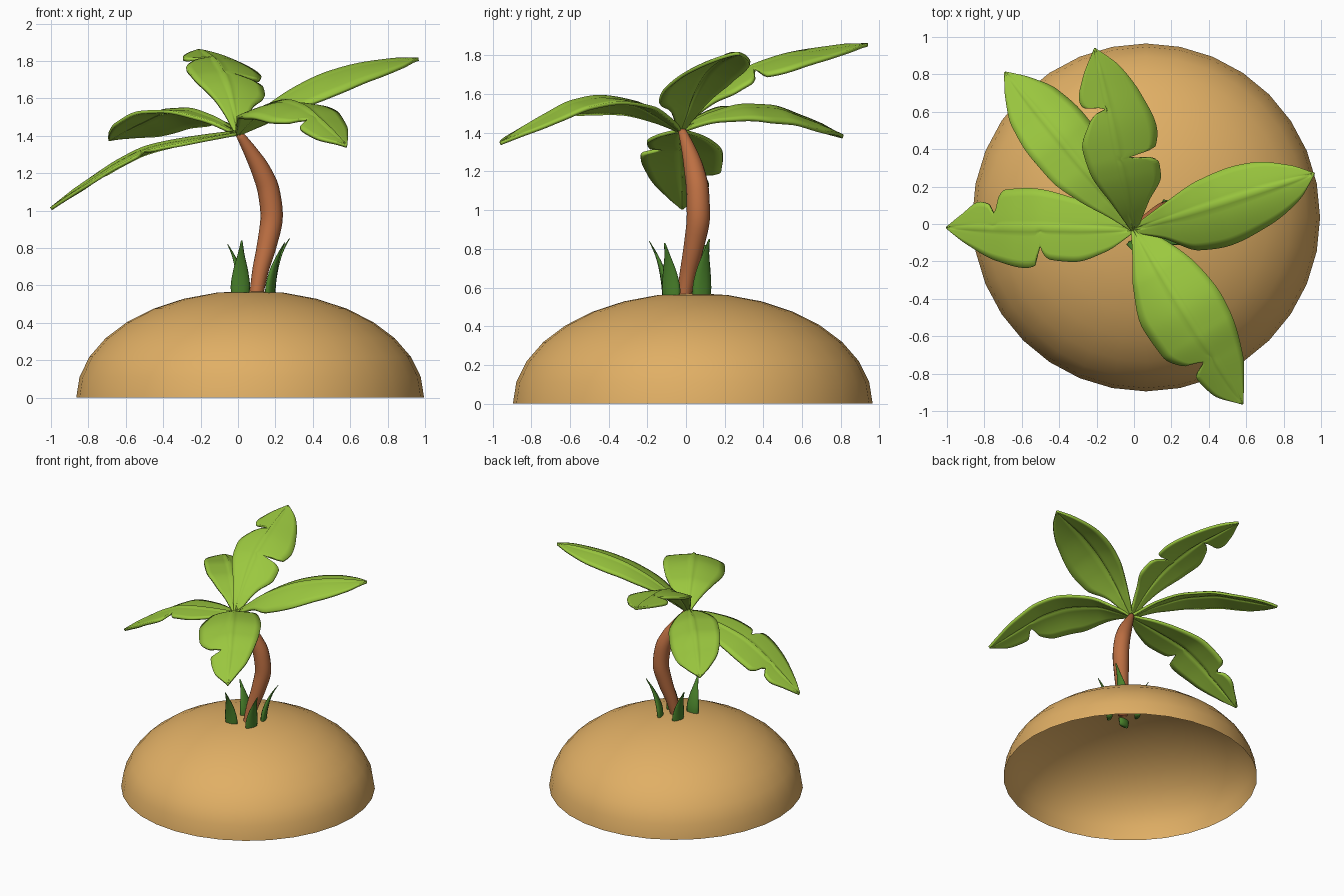
import bpy, bmesh, math
from mathutils import Vector

if "Cube" in bpy.data.objects:
    bpy.data.objects.remove(bpy.data.objects["Cube"])


def material(name, rgb):
    m = bpy.data.materials.new(name)
    m.diffuse_color = (*rgb, 1)
    m.use_nodes = True
    m.node_tree.nodes["Principled BSDF"].inputs["Base Color"].default_value = m.diffuse_color
    return m


SAND = material("sand", (0.75, 0.43, 0.13))
BARK = material("bark", (0.51, 0.16, 0.055))
LEAF = material("leaf", (0.33, 0.58, 0.05))
GRASS = material("grass", (0.07, 0.23, 0.025))


def finish(bm, name, mat):
    bmesh.ops.recalc_face_normals(bm, faces=bm.faces)
    for f in bm.faces:
        f.smooth = True
    me = bpy.data.meshes.new(name)
    bm.to_mesh(me)
    bm.free()
    me.materials.append(mat)
    ob = bpy.data.objects.new(name, me)
    bpy.context.collection.objects.link(ob)
    return ob


def smooth_curve(pts):
    """Monotone cubic interpolation through (t, value) points."""
    n = len(pts)
    sec = [(pts[i + 1][1] - pts[i][1]) / (pts[i + 1][0] - pts[i][0]) for i in range(n - 1)]
    m = [sec[0]]
    for a, b in zip(sec, sec[1:]):
        m.append(2 * a * b / (a + b) if a * b > 0 else 0)
    m.append(sec[-1])

    def f(t):
        i = 0
        while i < n - 2 and t > pts[i + 1][0]:
            i += 1
        (t0, a), (t1, b) = pts[i], pts[i + 1]
        h = t1 - t0
        s = (t - t0) / h
        return ((2*s**3 - 3*s*s + 1) * a + (s**3 - 2*s*s + s) * h * m[i]
                + (3*s*s - 2*s**3) * b + (s**3 - s*s) * h * m[i + 1])
    return f


def tube(name, path, side, mat, flat=1.0, sides=16, steps=20):
    """Swept tube; path rows are (x, y, z, radius), flat squashes it."""
    fs = [smooth_curve([(i / (len(path) - 1), p[k]) for i, p in enumerate(path)]) for k in range(4)]
    pos = lambda t: Vector((fs[0](t), fs[1](t), fs[2](t)))
    bm = bmesh.new()
    rings = []
    for i in range(steps + 1):
        t = i / steps
        tan = (pos(min(t + 0.01, 1)) - pos(max(t - 0.01, 0))).normalized()
        nrm = tan.cross(Vector(side)).normalized()
        sd = nrm.cross(tan)
        r = fs[3](t)
        ring = []
        for j in range(sides):
            a = 2 * math.pi * j / sides
            ring.append(bm.verts.new(pos(t) + sd * r * math.cos(a) + nrm * r * flat * math.sin(a)))
        rings.append(ring)
    for a, b in zip(rings, rings[1:]):
        for j in range(sides):
            k = (j + 1) % sides
            bm.faces.new((a[j], a[k], b[k], b[j]))
    bm.faces.new(rings[0])
    bm.faces.new(rings[-1])
    return finish(bm, name, mat)


# Sand mound: open half sphere
bm = bmesh.new()
bmesh.ops.create_uvsphere(bm, u_segments=32, v_segments=16, radius=1)
bmesh.ops.delete(bm, geom=[v for v in bm.verts if v.co.z < -0.01], context='VERTS')
for v in bm.verts:
    v.co = (v.co.x * 0.93 + 0.065, v.co.y * 0.93 + 0.035, max(v.co.z, 0) * 0.572)
finish(bm, "sand_mound", SAND)

# Curved trunk
tube("trunk", [(0.095, -0.015, 0.53, 0.036), (0.118, 0.01, 0.67, 0.043), (0.155, 0.042, 0.82, 0.053),
               (0.18, 0.064, 0.97, 0.06), (0.165, 0.06, 1.10, 0.059), (0.125, 0.042, 1.21, 0.052),
               (0.07, 0.015, 1.31, 0.038), (0.004, -0.022, 1.415, 0.02)], (0, 1, 0), BARK, steps=32)

# Grass blades: base x, y and tip x, y, z
for i, (bx, by, tx, ty, tz) in enumerate([(0.17, 0.08, 0.275, 0.12, 0.85), (0.17, -0.075, 0.25, -0.11, 0.83),
                                          (0.025, 0.07, -0.055, 0.10, 0.82), (0.012, -0.10, 0.02, -0.19, 0.84)]):
    out = Vector((tx - bx, ty - by, 0))
    rows = []
    for s, lean, r in ((0, 0, 0.042), (0.25, 0.05, 0.052), (0.5, 0.22, 0.041), (0.78, 0.58, 0.018), (1, 1, 0.004)):
        rows.append((bx + out.x * lean, by + out.y * lean, 0.51 + (tz - 0.51) * s, r))
    tube(f"grass_blade_{i + 1}", rows, (-out.y, out.x, 0), GRASS, flat=0.4, sides=10, steps=12)


# Palm leaves
BASE = Vector((0, -0.03, 0))


def leaf(name, tip, heights, left, right, droop_l, droop_r):
    axis = Vector((*tip, 0)) - BASE
    length = axis.length
    lat = Vector((-axis.y, axis.x, 0)).normalized()
    fz = smooth_curve(heights)
    fl = smooth_curve([(0, 0.015)] + left + [(1, 0.004)])
    fr = smooth_curve([(0, 0.015)] + right + [(1, 0.004)])
    cols = (-1, -0.8, -0.6, -0.4, -0.2, -0.07, 0, 0.07, 0.2, 0.4, 0.6, 0.8, 1)
    bm = bmesh.new()
    rows = []
    n = 72
    for i in range(n + 1):
        t = i / n
        row = []
        for c in cols:
            w, d = (fl(t), droop_l) if c > 0 else (fr(t), droop_r)
            off = w * c
            z = fz(t) - d * (abs(off) / 0.2) ** 1.6
            if c == 0:
                z += 0.012 * min(1, 8 * (1 - t))
            row.append(bm.verts.new(BASE + axis * t + lat * off + Vector((0, 0, z))))
        rows.append(row)
    for a, b in zip(rows, rows[1:]):
        for j in range(len(cols) - 1):
            bm.faces.new((a[j], a[j + 1], b[j + 1], b[j]))
    ob = finish(bm, name, LEAF)
    s = ob.modifiers.new("thickness", 'SOLIDIFY')
    s.thickness = 0.018
    s.offset = 0


WIDE = [(0.12, 0.06), (0.28, 0.13), (0.45, 0.178), (0.6, 0.182), (0.77, 0.155), (0.9, 0.085)]
leaf("leaf_back_left", (-0.69, 0.81),
     [(0, 1.41), (0.2, 1.49), (0.4, 1.53), (0.55, 1.525), (0.75, 1.47), (1, 1.38)],
     WIDE, WIDE, 0.0, 0.09)
leaf("leaf_back", (-0.21, 0.94),
     [(0, 1.41), (0.1, 1.53), (0.2, 1.62), (0.3, 1.69), (0.4, 1.74), (0.6, 1.80), (0.8, 1.83), (1, 1.855)],
     [(0.15, 0.08), (0.36, 0.167), (0.48, 0.178), (0.6, 0.12), (0.65, 0.07), (0.67, 0.01),
      (0.70, 0.13), (0.74, 0.14), (0.85, 0.10)],
     [(0.14, 0.11), (0.26, 0.2), (0.33, 0.205), (0.365, 0.16), (0.385, 0.035), (0.41, 0.2),
      (0.52, 0.232), (0.7, 0.19), (0.88, 0.108)], 0.02, 0.05)
leaf("leaf_right", (0.965, 0.27),
     [(0, 1.41), (0.1, 1.49), (0.2, 1.57), (0.35, 1.66), (0.5, 1.725), (0.7, 1.775), (1, 1.81)],
     [(0.2, 0.086), (0.41, 0.149), (0.58, 0.165), (0.7, 0.154), (0.89, 0.08)],
     [(0.14, 0.09), (0.3, 0.205), (0.46, 0.23), (0.69, 0.19), (0.88, 0.11)], 0.04, 0.075)
leaf("leaf_front", (0.58, -0.96),
     [(0, 1.41), (0.1, 1.47), (0.25, 1.545), (0.45, 1.575), (0.6, 1.55), (0.75, 1.48), (0.88, 1.41), (1, 1.345)],
     [(0.12, 0.107), (0.32, 0.19), (0.48, 0.212), (0.58, 0.204), (0.8, 0.137), (0.92, 0.06)],
     [(0.1, 0.075), (0.25, 0.17), (0.44, 0.237), (0.6, 0.227), (0.69, 0.16), (0.725, 0.06),
      (0.77, 0.135), (0.88, 0.11)], 0.02, 0.06)
leaf("leaf_left", (-1.0, -0.02),
     [(0, 1.41), (0.26, 1.375), (0.48, 1.33), (0.63, 1.26), (0.82, 1.135), (1, 1.01)],
     [(0.15, 0.12), (0.32, 0.175), (0.44, 0.165), (0.48, 0.14), (0.50, 0.09), (0.53, 0.2), (0.57, 0.21),
      (0.73, 0.173), (0.9, 0.08)],
     [(0.15, 0.1), (0.29, 0.155), (0.56, 0.215), (0.69, 0.205), (0.72, 0.17), (0.745, 0.075),
      (0.78, 0.13), (0.82, 0.14), (0.92, 0.07)], 0.02, 0.02)
